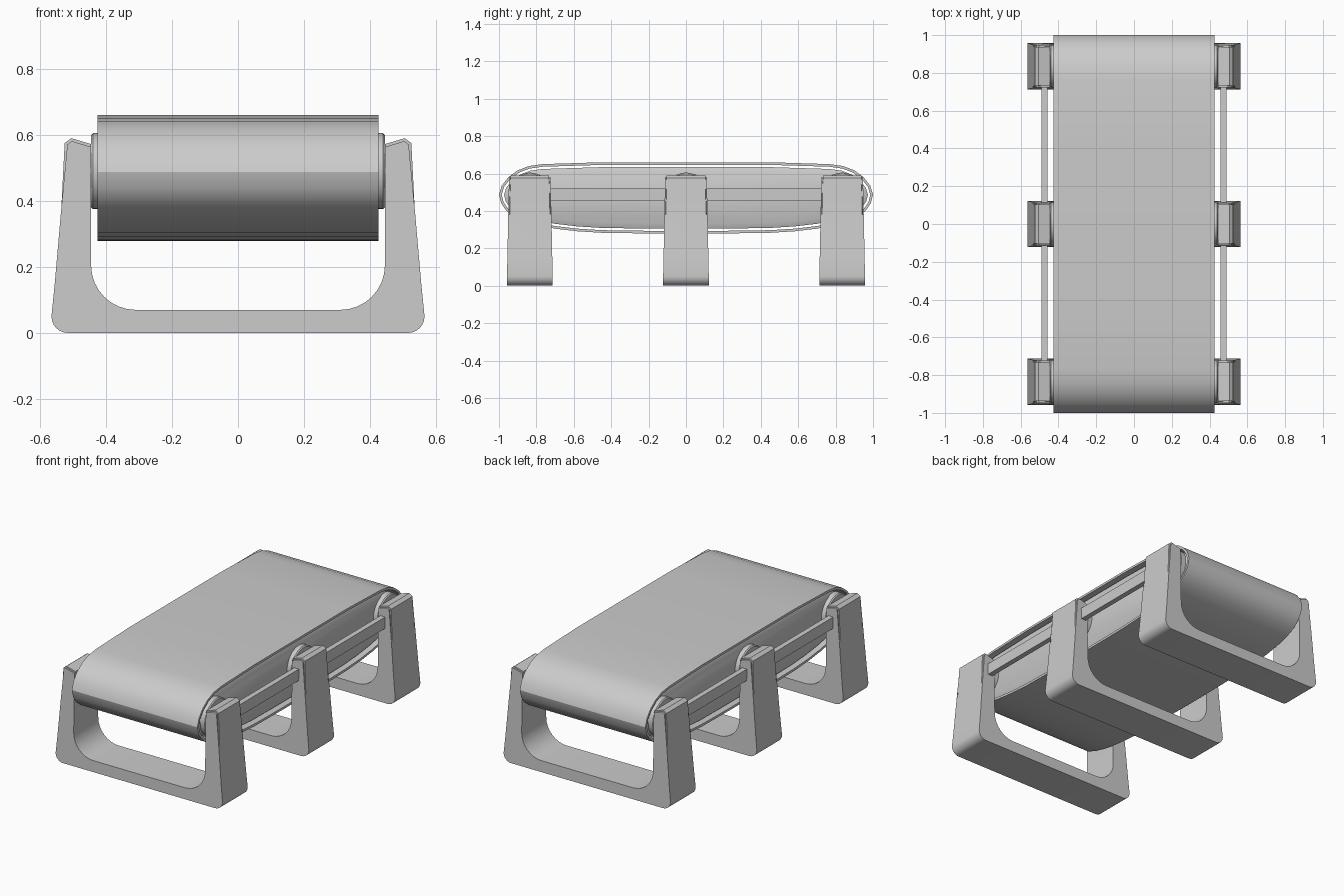
import bpy, bmesh, math
from mathutils import Vector

cube = bpy.data.objects.get("Cube")
if cube:
    bpy.data.objects.remove(cube)

grey = bpy.data.materials.new("light_grey")
grey.use_nodes = True
grey.diffuse_color = (0.6, 0.6, 0.6, 1)
grey.node_tree.nodes["Principled BSDF"].inputs["Base Color"].default_value = grey.diffuse_color


def finish(name, bm, angle=30):
    bmesh.ops.recalc_face_normals(bm, faces=bm.faces)
    mesh = bpy.data.meshes.new(name)
    bm.to_mesh(mesh)
    bm.free()
    mesh.materials.append(grey)
    obj = bpy.data.objects.new(name, mesh)
    bpy.context.collection.objects.link(obj)
    bpy.ops.object.select_all(action="DESELECT")
    obj.select_set(True)
    bpy.context.view_layer.objects.active = obj
    bpy.ops.object.shade_smooth_by_angle(angle=math.radians(angle))
    return obj


def inset(loop, d):
    """Move a clockwise y-z loop inwards by d."""
    out = []
    for i, p in enumerate(loop):
        a = (p - loop[i - 1]).normalized()
        b = (loop[(i + 1) % len(loop)] - p).normalized()
        t = (a + b).normalized()
        out.append(p + Vector((t.y, -t.x)) * d / max(t.dot(a), 0.5))
    return out


def loft(name, sections, closed):
    """Skin (x, loop) sections, either into a tube ring or a capped solid."""
    bm = bmesh.new()
    rings = [[bm.verts.new((x, p.x, p.y)) for p in loop] for x, loop in sections]
    pairs = list(zip(rings, rings[1:])) + ([(rings[-1], rings[0])] if closed else [])
    n = len(rings[0])
    for r, s in pairs:
        for i in range(n):
            j = (i + 1) % n
            bm.faces.new((r[i], r[j], s[j], s[i]))
    if not closed:
        bm.faces.new(rings[0])
        bm.faces.new(rings[-1])
    return finish(name, bm)


# Belt outline: half profile mirrored front to back
half = [(0, .66), (.45, .66), (.77, .65), (.84, .64), (.9, .617), (.95, .58), (.985, .535),
        (1, .487), (.988, .44), (.96, .4), (.92, .367), (.86, .342), (.78, .32),
        (.7, .305), (.58, .291), (.45, .283), (.25, .28), (0, .279)]
right = [Vector(p) for p in half]
outline = right + [Vector((-p.x, p.y)) for p in reversed(right[1:-1])]

inner = inset(outline, .014)
loft("belt", [(-.425, outline), (.425, outline), (.425, inner), (-.425, inner)], True)

# Bed filling the belt, with a stepped edge on both sides
core, rim = inset(outline, .026), inset(outline, .055)
loft("belt_bed", [(-.412, rim), (-.4, core), (.4, core), (.412, rim)], False)

# Rollers
stations = {"front": -.835, "middle": 0, "back": .835}
for name, y in stations.items():
    bm = bmesh.new()
    bmesh.ops.create_cone(bm, cap_ends=True, segments=32, radius1=.115, radius2=.115, depth=.89)
    rims = [e for e in bm.edges if abs(e.verts[0].co.z - e.verts[1].co.z) < .01]
    bmesh.ops.bevel(bm, geom=rims, offset=.006, segments=1, affect="EDGES")
    for v in bm.verts:
        v.co = Vector((v.co.z, v.co.x + y, v.co.y + .49))
    finish(name + "_roller", bm)


# U-shaped leg frames
def arc(cx, cz, r, start, end, n):
    steps = [math.radians(start + (end - start) * i / n) for i in range(n + 1)]
    return [(cx + r * math.cos(a), cz + r * math.sin(a)) for a in steps]


side = (arc(.515, .05, .05, -90, 0, 6) + [(.555, .15), (.535, .38), (.525, .575), (.505, .59), (.445, .572)]
        + arc(.31, .205, .135, 0, -90, 8))
profile = side + [(-x, z) for x, z in reversed(side)]

for name, y in stations.items():
    bm = bmesh.new()
    rings = []
    for s in (-1, 1):
        rings.append([bm.verts.new((x, s * (.122 - .02 * max(z - .05, 0)), z)) for x, z in profile])
        bm.faces.new(rings[-1])
    n = len(profile)
    for i in range(n):
        j = (i + 1) % n
        bm.faces.new((rings[0][i], rings[0][j], rings[1][j], rings[1][i]))
    bmesh.ops.recalc_face_normals(bm, faces=bm.faces)
    # Softened upper outer edges
    soft = [e for e in bm.edges if e.verts[0].co.y * e.verts[1].co.y > 0
            and min(v.co.z for v in e.verts) > .37]
    bmesh.ops.bevel(bm, geom=soft, offset=.014, segments=2, affect="EDGES", clamp_overlap=True)
    bmesh.ops.translate(bm, verts=bm.verts, vec=(0, y, 0))
    finish(name + "_leg_frame", bm)

# Side rails joining the legs
for name, s in (("left", 1), ("right", -1)):
    bm = bmesh.new()
    bmesh.ops.create_cube(bm, size=1)
    for v in bm.verts:
        v.co = Vector((v.co.x * .032 + s * .475, v.co.y * 1.7, v.co.z * .07 + .487))
    finish(name + "_rail", bm)
